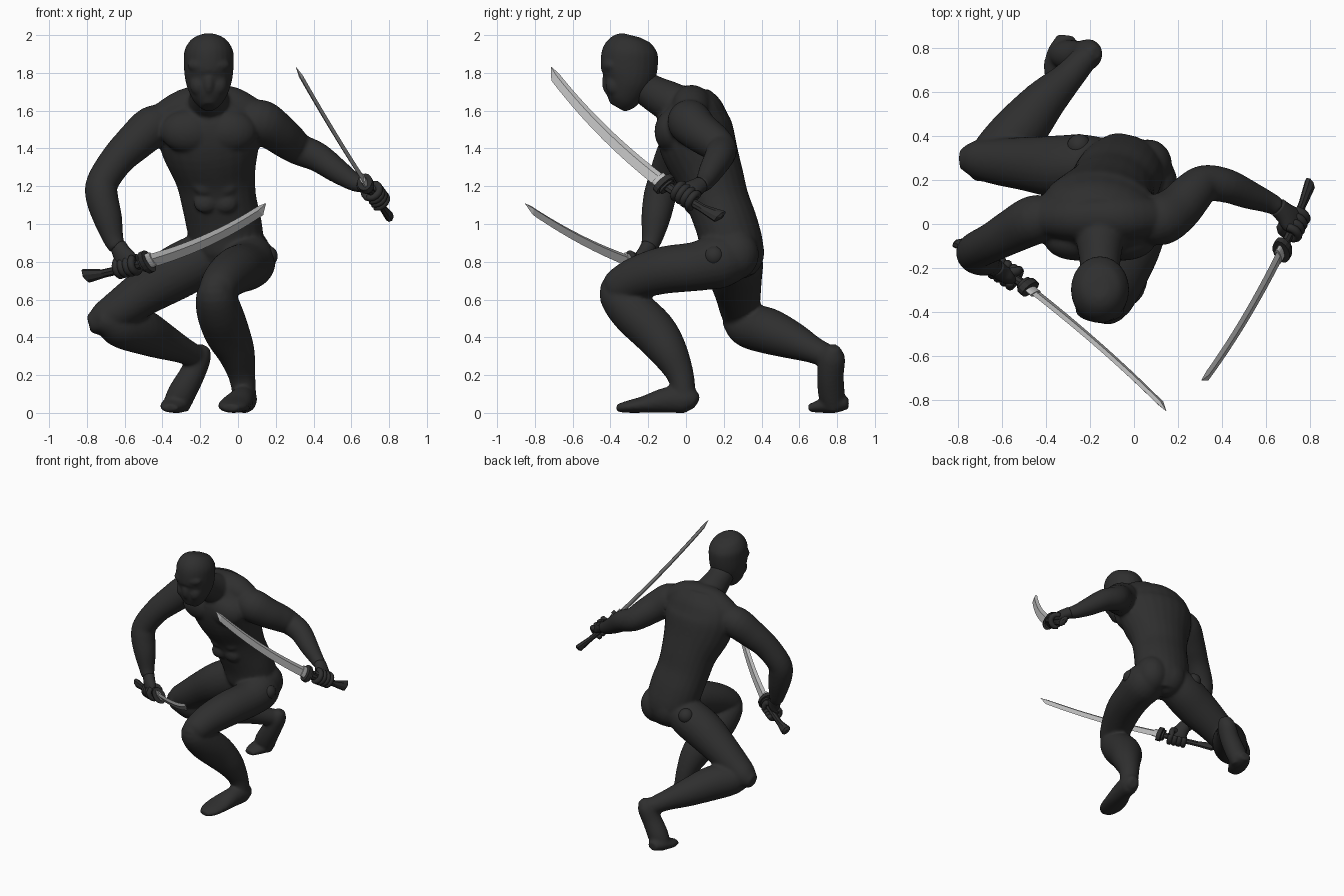
import bpy, bmesh, math
from mathutils import Vector as V, Matrix


def material(name, c):
    m = bpy.data.materials.new(name)
    m.diffuse_color = (c, c, c, 1)
    return m


BLACK = material("soft black cloth", 0.028)
STEEL = material("blade steel", 0.5)


def finish(bm, name, mat, smooth=True):
    bmesh.ops.recalc_face_normals(bm, faces=bm.faces[:])
    for f in bm.faces:
        f.smooth = smooth
    me = bpy.data.meshes.new(name)
    bm.to_mesh(me)
    bm.free()
    me.materials.append(mat)
    ob = bpy.data.objects.new(name, me)
    bpy.context.collection.objects.link(ob)
    return ob


def blend(ob, voxel, steps):
    """Fuse overlapping volumes into one smooth skin."""
    r = ob.modifiers.new("fuse", 'REMESH')
    r.mode, r.voxel_size, r.use_smooth_shade = 'VOXEL', voxel, True
    s = ob.modifiers.new("soften", 'SMOOTH')
    s.factor, s.iterations = 0.5, steps


def rings(bm, loops):
    vs = [[bm.verts.new(p) for p in loop] for loop in loops]
    n = len(vs[0])
    for a, b in zip(vs, vs[1:]):
        for i in range(n):
            bm.faces.new((a[i], a[(i + 1) % n], b[(i + 1) % n], b[i]))
    bm.faces.new(vs[0])
    bm.faces.new(vs[-1])


def tube(bm, pts, side=(1, 0, 0), sides=24, sub=4):
    """Smooth elliptical limb through points (x, y, z, r1[, r2]); r1 lies along side."""
    p = [tuple(q) if len(q) == 5 else (*q, q[3]) for q in pts]
    fine = []
    for i in range(len(p) - 1):
        a, b, c, d = p[max(i - 1, 0)], p[i], p[i + 1], p[min(i + 2, len(p) - 1)]
        for k in range(sub):
            t = k / sub
            fine.append([0.5 * (2 * q1 + (q2 - q0) * t + (2 * q0 - 5 * q1 + 4 * q2 - q3) * t * t
                                + (3 * q1 - q0 - 3 * q2 + q3) * t ** 3)
                         for q0, q1, q2, q3 in zip(a, b, c, d)])
    fine.append(list(p[-1]))
    loops = []
    for i, q in enumerate(fine):
        t = (V(fine[min(i + 1, len(fine) - 1)][:3]) - V(fine[max(i - 1, 0)][:3])).normalized()
        u = V(side)
        u = (u - t * u.dot(t)).normalized()
        v = t.cross(u)
        loops.append([V(q[:3]) + u * q[3] * math.cos(w) + v * q[4] * math.sin(w)
                      for w in (2 * math.pi * k / sides for k in range(sides))])
    rings(bm, loops)


def ball(bm, c, r, turn=0):
    m = Matrix.Translation(c) @ Matrix.Rotation(turn, 4, 'Z') @ Matrix.Diagonal((*r, 1))
    bmesh.ops.create_uvsphere(bm, u_segments=24, v_segments=14, radius=1, matrix=m)


# ---- body: torso, neck, arms and legs fused into one skin
bm = bmesh.new()
tube(bm, [(-.05, .24, .74, .13, .12), (-.05, .245, .85, .185, .165), (-.07, .22, .98, .20, .165),
          (-.10, .17, 1.12, .20, .165), (-.12, .13, 1.25, .215, .175), (-.145, .07, 1.40, .262, .20),
          (-.155, .04, 1.52, .28, .20), (-.155, .03, 1.61, .25, .165), (-.155, .01, 1.685, .16, .11)],
     side=(1, -.12, 0))
tube(bm, [(-.43, .03, 1.54, .08), (-.28, .03, 1.61, .105), (-.155, .03, 1.63, .105),
          (-.03, .03, 1.62, .105), (.11, .03, 1.56, .08)], side=(0, 1, 0))          # shoulders
tube(bm, [(-.155, .05, 1.59, .14, .11), (-.155, -.10, 1.655, .105), (-.155, -.20, 1.71, .09),
          (-.155, -.28, 1.77, .085)])                                             # neck
for s in (-1, 1):                                                                 # chest and belly
    ball(bm, (-.155 + s * .105, -.075, 1.49), (.15, .092, .115))
    for z, y in ((1.29, -.02), (1.20, .0), (1.11, .018)):
        ball(bm, (-.12 + s * .055, y, z), (.06, .032, .052))
ball(bm, (-.07, .285, .85), (.13, .13, .14), -.45)                                # buttocks
ball(bm, (.05, .25, .84), (.12, .14, .14), -.45)
# right arm (viewer's left)
tube(bm, [(-.36, .03, 1.54, .09), (-.45, .02, 1.515, .112), (-.55, -.03, 1.43, .102),
          (-.64, -.08, 1.34, .09), (-.718, -.12, 1.22, .085), (-.72, -.14, 1.14, .086),
          (-.69, -.16, 1.03, .077), (-.66, -.18, .92, .055), (-.635, -.2, .87, .044)], side=(0, 1, 0))
# left arm
tube(bm, [(.04, .02, 1.55, .10), (.12, .02, 1.54, .118), (.20, .07, 1.49, .108),
          (.27, .145, 1.435, .097), (.325, .185, 1.395, .085), (.42, .175, 1.355, .078),
          (.52, .135, 1.285, .066), (.61, .10, 1.225, .05), (.66, .075, 1.205, .042)], side=(0, 0, 1))
# left leg: raised thigh, calf, flat foot
tube(bm, [(.04, .27, .82, .12), (.055, .18, .805, .145), (.04, .05, .775, .13), (-.01, -.12, .755, .125),
          (-.07, -.27, .71, .112), (-.115, -.38, .65, .092), (-.12, -.44, .63, .05)])
tube(bm, [(-.12, -.36, .69, .07), (-.12, -.36, .63, .102), (-.10, -.285, .54, .12), (-.06, -.17, .43, .12),
          (-.01, -.09, .32, .1), (.02, -.03, .2, .072), (.035, -.01, .09, .062)])
tube(bm, [(.05, .055, .05, .035), (.04, .01, .07, .062, .07), (.02, -.1, .068, .068, .068),
          (-.015, -.22, .045, .085, .045), (-.03, -.31, .032, .075, .032), (-.04, -.365, .025, .04, .02)])
# right leg: lowered knee, calf, foot standing on its toes
tube(bm, [(-.10, .26, .86, .12), (-.22, .265, .80, .142), (-.35, .262, .73, .142), (-.5, .275, .635, .122),
          (-.63, .285, .545, .105), (-.725, .295, .49, .085), (-.79, .295, .47, .045)], side=(0, 1, 0))
tube(bm, [(-.74, .27, .50, .07), (-.69, .28, .49, .09), (-.62, .33, .46, .115), (-.52, .43, .435, .122),
          (-.41, .56, .385, .10), (-.30, .67, .335, .072), (-.23, .75, .30, .062)], side=(0, 0, 1))
tube(bm, [(-.17, .785, .35, .03), (-.20, .775, .30, .06, .068), (-.245, .765, .20, .068, .07),
          (-.30, .77, .10, .075, .07), (-.33, .78, .03, .07, .055)], side=(1, 0, .4))
tube(bm, [(-.31, .86, .05, .04, .03), (-.32, .79, .05, .07, .05), (-.35, .71, .035, .065, .035),
          (-.36, .65, .025, .04, .02)])
blend(finish(bm, "body", BLACK), .011, 5)

# ---- head in a tight mask
bm = bmesh.new()
tube(bm, [(-.155, -.365, 1.618, .035, .045), (-.155, -.345, 1.655, .08, .085), (-.155, -.32, 1.72, .112, .118),
          (-.155, -.303, 1.78, .127, .142), (-.155, -.30, 1.85, .132, .152), (-.155, -.297, 1.92, .128, .145),
          (-.155, -.29, 1.975, .093, .105), (-.155, -.285, 1.998, .04, .05)])
ball(bm, (-.155, -.405, 1.75), (.035, .04, .07))           # nose under cloth
for s in (-1, 1):
    ball(bm, (-.155 + s * .055, -.41, 1.84), (.06, .03, .035), s * .35)   # brow
    ball(bm, (-.155 + s * .05, -.375, 1.735), (.05, .05, .06), s * .4)    # cheek
blend(finish(bm, "masked_head", BLACK), .008, 8)

# ---- hip joint knobs
for name, c in (("left_hip_knob", (.155, .15, .83)), ("right_hip_knob", (-.25, .355, .86))):
    bm = bmesh.new()
    ball(bm, c, (.055,) * 3)
    finish(bm, name, BLACK)


def sword(label, pommel, guard, tip, edge):
    P, G, T, e = V(pommel), V(guard), V(tip), V(edge)
    d = (T - G).normalized()
    e = (e - d * e.dot(d)).normalized()
    n = d.cross(e)
    # curved blade with a ridge on each face and a slanted point
    loops = []
    for i in range(17):
        s = i / 16
        c = G.lerp(T, s) + e * .12 * s * (1 - s)
        w = .038 - .011 * s
        lo, th = w, .011
        if i == 16:
            lo, th, w = .001, .001, .003
            c -= e * .015
        loops.append([c + e * lo, c + n * th - e * w * .3, c - e * w, c - n * th - e * w * .3])
    bm = bmesh.new()
    rings(bm, loops)
    finish(bm, label + "_blade", STEEL, False)
    # handle flaring to an angular pommel
    bm = bmesh.new()
    loops = []
    for t, w, k in ((0, .012, .012), (.03, .042, .024), (.12, .036, .022), (.3, .024, .018),
                    (.7, .024, .018), (1, .03, .02)):
        c = P.lerp(G, t) + e * .05 * t * (1 - t)
        loops.append([c + e * w * math.cos(a) + n * k * math.sin(a)
                      for a in (math.pi * (j + .5) / 4 for j in range(8))])
    rings(bm, loops)
    finish(bm, label + "_handle", BLACK, False)
    # oval guard and blade collar
    for part, mat, o, size in (("_guard", BLACK, (-.018, .012), (.064, .042)),
                               ("_guard_rim", BLACK, (-.035, -.022), (.048, .034)),
                               ("_collar", STEEL, (.012, .045), (.042, .015))):
        bm = bmesh.new()
        rings(bm, [[G + d * x + e * size[0] * math.cos(a) + n * size[1] * math.sin(a)
                    for a in (2 * math.pi * j / 16 for j in range(16))] for x in o])
        finish(bm, label + part, mat, False)


def fist(label, wrist, c, axis, hand):
    """Closed hand round a handle; axis points to the guard."""
    W, c, a = V(wrist), V(c), V(axis).normalized()
    n = W - c
    n = (n - a * n.dot(a)).normalized()
    m = a.cross(n) * hand
    bm = bmesh.new()
    k = c + n * .03 + m * .012
    tube(bm, [(*W, .045, .04), (*W.lerp(k, .5), .052, .04), (*k, .066, .036),
              (*(k - n * .045 + m * .018), .055, .018)], side=a, sides=16)
    for i in range(4):                                     # curled fingers
        o = c + a * (i - 1.5) * .033
        tube(bm, [(*(o + (n * math.cos(t) + m * math.sin(t)) * .043), .019)
                  for t in (.5, 1.3, 2.1, 2.9, 3.7, 4.4)], side=a, sides=10, sub=2)
    o = c + a * .045
    tube(bm, [(*(o - a * .04 + n * .045), .022), (*(o + n * .035 - m * .03), .021),
              (*(o - n * .005 - m * .044), .018), (*(o - n * .035 - m * .03), .014)],
         side=a, sides=10, sub=2)                          # thumb
    finish(bm, label, BLACK)


sword("right_sword", (-.815, -.08, .725), (-.48, -.29, .80), (.155, -.85, 1.095), (.38, .25, -.88))
sword("left_sword", (.805, .19, 1.035), (.675, -.12, 1.215), (.31, -.725, 1.82), (.2, -.7, -.7))
fist("right_hand", (-.635, -.195, .885), (-.585, -.222, .778), (.33, -.21, .07), 1)
fist("left_hand", (.655, .078, 1.21), (.728, 0, 1.15), (-.14, -.29, .19), -1)
